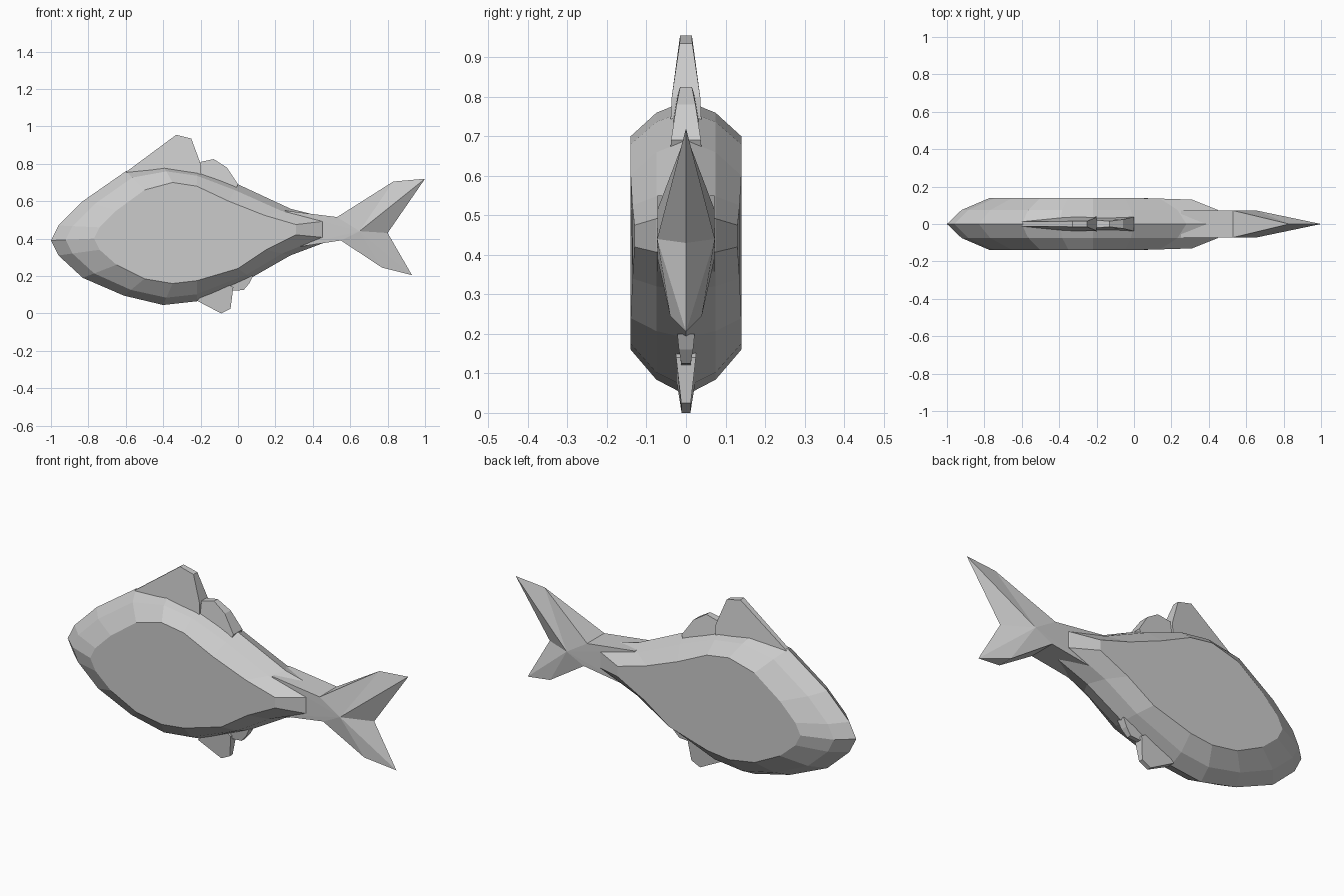
import bpy, bmesh

if "Cube" in bpy.data.objects:
    bpy.data.objects.remove(bpy.data.objects["Cube"])


def finish(name, bm):
    bmesh.ops.remove_doubles(bm, verts=bm.verts, dist=0.0005)
    bmesh.ops.recalc_face_normals(bm, faces=bm.faces)
    mesh = bpy.data.meshes.new(name)
    bm.to_mesh(mesh)
    bm.free()
    obj = bpy.data.objects.new(name, mesh)
    bpy.context.collection.objects.link(obj)
    return obj


def bridge(bm, a, b):
    n = len(a)
    for i in range(n):
        bm.faces.new((a[i], a[(i + 1) % n], b[(i + 1) % n], b[i]))


def slab(name, outline, hub=None):
    """Mirrored plate from (x, z, half thickness) points, optionally fanned about a hub."""
    bm = bmesh.new()
    sides = []
    for s in (-1, 1):
        ring = [bm.verts.new((x, s * y, z)) for x, z, y in outline]
        sides.append(ring)
        if hub:
            c = bm.verts.new((hub[0], s * hub[2], hub[1]))
            for i in range(len(ring)):
                bm.faces.new((ring[i], ring[(i + 1) % len(ring)], c))
        else:
            bm.faces.new(ring)
    bridge(bm, *sides)
    return finish(name, bm)


# Body: midline outline narrowing in two steps to flat sides
outer = [(-1, .39), (-.96, .47), (-.83, .60), (-.60, .76), (-.40, .79), (-.22, .765),
         (0, .69), (.28, .56), (.52, .50), (.52, .40), (.28, .31), (.07, .19),
         (-.22, .065), (-.40, .045), (-.61, .095), (-.83, .19), (-.96, .31)]
inner = [(-.77, .40), (-.74, .46), (-.65, .55), (-.50, .66), (-.35, .70), (-.22, .68),
         (-.05, .60), (.14, .525), (.31, .475), (.31, .42), (.15, .34), (0, .24),
         (-.22, .175), (-.35, .16), (-.50, .185), (-.65, .26), (-.74, .34)]
bm = bmesh.new()
rings = []
for y, t in ((-.14, 1), (-.075, .34), (0, 0), (.075, .34), (.14, 1)):
    ring = []
    for (ox, oz), (ix, iz) in zip(outer, inner):
        x, z = ox + (ix - ox) * t, oz + (iz - oz) * t
        taper = 1 - .22 * max(0, x) if t == 1 else 1
        ring.append(bm.verts.new((x, y * taper, z)))
    rings.append(ring)
for a, b in zip(rings, rings[1:]):
    bridge(bm, a, b)
bm.faces.new(rings[0])
bm.faces.new(rings[-1])
finish("body", bm)

# Forked tail, thick at the root and sharp at the tips
slab("tail", [(.25, .55, .072), (.53, .515, .072), (.83, .705, 0), (1, .72, 0),
              (.80, .43, 0), (.93, .205, 0), (.77, .245, .04), (.55, .39, .072),
              (.25, .345, .072)], hub=(.65, .44, .073))

# Back fins
slab("front_back_fin", [(-.60, .755, .012), (-.33, .955, .015), (-.25, .935, .016),
                        (-.20, .80, .036), (-.20, .72, .04), (-.40, .72, .04)])
slab("rear_back_fin", [(-.22, .72, .036), (-.20, .81, .02), (-.13, .825, .015),
                       (-.06, .78, .024), (0, .69, .038), (-.02, .65, .04)])

# Belly fins
slab("front_belly_fin", [(-.22, .068, .022), (-.09, .0, .011), (-.04, .025, .012),
                         (-.025, .14, .025), (-.10, .18, .028)])
slab("rear_belly_fin", [(-.05, .12, .012), (.03, .125, .012), (.06, .16, .018),
                        (.08, .20, .022), (-.03, .20, .022)])
